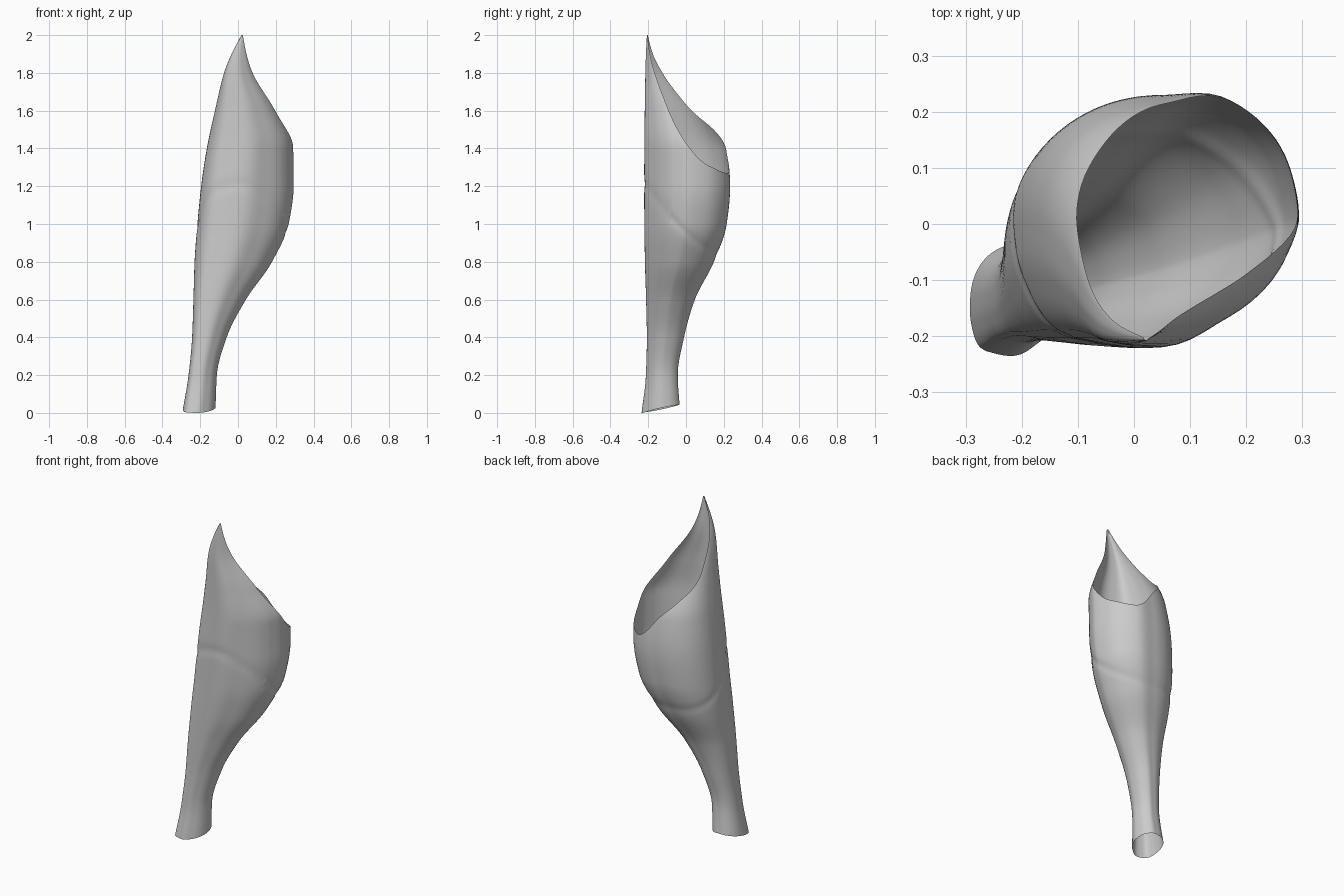
import bpy, math

if "Cube" in bpy.data.objects:
    bpy.data.objects.remove(bpy.data.objects["Cube"])

# Horizontal sections: z, x min, x max, y min, y max
SECTIONS = [
    (0.0, -0.295, -0.120, -0.235, -0.032), (0.2, -0.262, -0.112, -0.212, -0.045),
    (0.4, -0.243, -0.060, -0.207, -0.012), (0.6, -0.236, 0.042, -0.211, 0.045),
    (0.8, -0.230, 0.180, -0.217, 0.145), (1.0, -0.215, 0.268, -0.220, 0.212),
    (1.2, -0.195, 0.294, -0.221, 0.230), (1.4, -0.165, 0.292, -0.220, 0.212),
    (1.6, -0.122, 0.210, -0.218, 0.110), (1.8, -0.074, 0.087, -0.215, -0.070),
    (1.9, -0.034, 0.050, -0.212, -0.150), (2.0, 0.018, 0.026, -0.207, -0.199),
]
# Outline of a section: angle, radius relative to its bounding ellipse
OUTLINE = [(0, 1.0), (15, 1.01), (41, 1.06), (65, 1.08), (90, 1.0), (137, 1.02), (180, 1.0),
           (205, 1.06), (228, 1.15), (245, 1.06), (270, 0.99), (300, 0.88), (343, 0.94), (360, 1.0)]
# Slanted rim: angle, height
RIM = [(-22, 2.0), (-20, 1.8), (-14, 1.6), (5, 1.41), (30, 1.31), (62, 1.27), (98, 1.41),
       (122, 1.5), (153, 1.62), (166, 1.8), (175, 2.0), (205, 2.0), (228, 2.0), (280, 2.0), (338, 2.0)]


def curve(keys, x):
    """Smooth interpolation of a keyed table (monotone-limited Hermite)."""
    n = len(keys)
    x = min(max(x, keys[0][0]), keys[-1][0])
    i = next(k for k in range(n - 1) if x <= keys[k + 1][0])

    def slope(k, c):
        if k == 0 or k == n - 1:
            j = min(k, n - 2)
            return (keys[j + 1][c] - keys[j][c]) / (keys[j + 1][0] - keys[j][0])
        a = (keys[k][c] - keys[k - 1][c]) / (keys[k][0] - keys[k - 1][0])
        b = (keys[k + 1][c] - keys[k][c]) / (keys[k + 1][0] - keys[k][0])
        return 0 if a * b <= 0 else 2 * a * b / (a + b)

    h = keys[i + 1][0] - keys[i][0]
    t = (x - keys[i][0]) / h
    out = []
    for c in range(1, len(keys[0])):
        p, q = keys[i][c], keys[i + 1][c]
        out.append(p * (2*t**3 - 3*t*t + 1) + q * (3*t*t - 2*t**3)
                   + h * slope(i, c) * (t**3 - 2*t*t + t) + h * slope(i + 1, c) * (t**3 - t*t))
    return out


def wall_point(deg, z):
    x0, x1, y0, y1 = curve(SECTIONS, z)
    r = curve(OUTLINE, deg % 360)[0]
    c, s = math.cos(math.radians(deg)), math.sin(math.radians(deg))
    cy, hy = (y0 + y1) / 2, (y1 - y0) / 2
    # shallow groove round the body, highest at the front
    y = cy + hy * r * s
    d = z - (0.83 + 0.38 * max(0.0, (0.22 - y) / 0.44) ** 1.6)
    r *= 1 - 0.018 * math.exp(-(d / 0.026) ** 2)
    return ((x0 + x1) / 2 + (x1 - x0) / 2 * r * c, cy + hy * r * s, z)


# Leaf-like open sleeve: vertical strands running from foot to rim
angles = [a[0] + (b[0] - a[0]) * k / 8 for a, b in zip(RIM, RIM[1:]) for k in range(8)]
ROWS = 90
verts, faces = [], []
n = len(angles)
for deg in angles:
    top = curve(RIM, deg)[0]
    foot = 0.022 + 0.022 * math.sin(math.radians(deg + 10))
    for k in range(ROWS + 1):
        verts.append(wall_point(deg, foot + (top - foot) * k / ROWS))
for i in range(n):
    a, b = i * (ROWS + 1), ((i + 1) % n) * (ROWS + 1)
    for k in range(ROWS):
        faces.append((a + k, b + k, b + k + 1, a + k + 1))

mesh = bpy.data.meshes.new("leaf_sleeve")
mesh.from_pydata(verts, [], faces)
mesh.update()
sleeve = bpy.data.objects.new("leaf_sleeve", mesh)
bpy.context.collection.objects.link(sleeve)
bpy.context.view_layer.objects.active = sleeve
sleeve.select_set(True)
bpy.ops.object.shade_smooth_by_angle(angle=math.radians(40))
